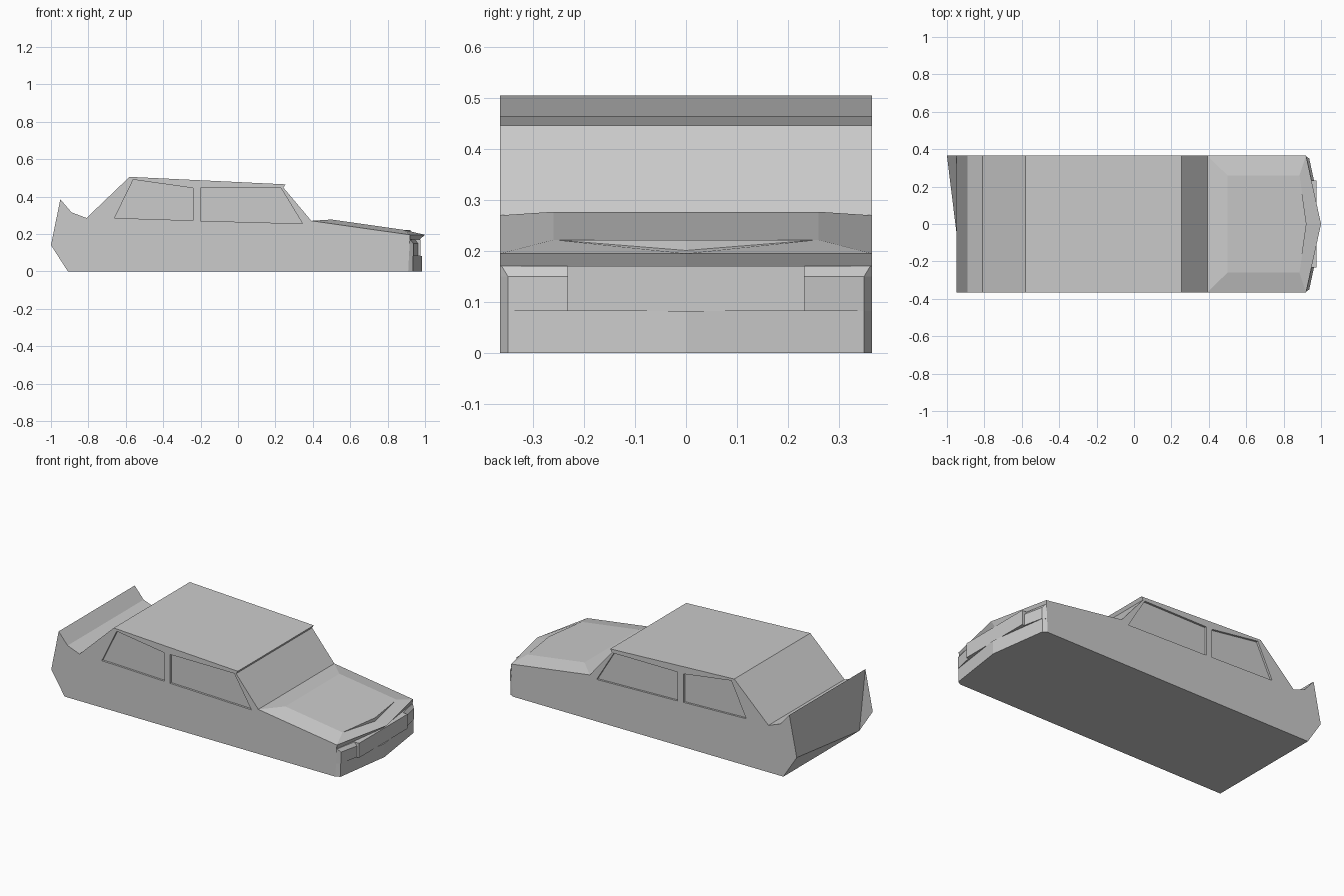
import bpy, bmesh

if "Cube" in bpy.data.objects:
    bpy.data.objects.remove(bpy.data.objects["Cube"])

W = 0.365     # half width
PANE = 0.012  # window recess depth


def finish(bm, name):
    bmesh.ops.recalc_face_normals(bm, faces=bm.faces[:])
    mesh = bpy.data.meshes.new(name)
    bm.to_mesh(mesh)
    bm.free()
    obj = bpy.data.objects.new(name, mesh)
    bpy.context.collection.objects.link(obj)
    return obj


def loft(name, *rings):
    """Closed solid through rings that share the same point count."""
    bm = bmesh.new()
    vs = [[bm.verts.new(p) for p in ring] for ring in rings]
    n = len(vs[0])
    for a, b in zip(vs, vs[1:]):
        for i in range(n):
            j = (i + 1) % n
            bm.faces.new((a[i], a[j], b[j], b[i]))
    bm.faces.new(vs[0][::-1])
    bm.faces.new(vs[-1])
    return finish(bm, name)


# Side outline, from the bottom rear corner over the roof to the bottom front
outline = [(-.91, 0), (-1, .14), (-.95, .385), (-.89, .315), (-.81, .285),
           (-.58, .505), (.254, .465), (.243, .447), (.392, .27),
           (.92, .195), (.91, 0)]
windows = [[(-.56, .49), (-.24, .445), (-.24, .272), (-.66, .285)],
           [(-.2, .445), (.23, .445), (.345, .255), (-.2, .27)]]

bm = bmesh.new()
sides = {}
for s in (-1, 1):
    # Side wall with window openings
    sides[s] = [bm.verts.new((x, s * W, z)) for x, z in outline]
    holes = [[bm.verts.new((x, s * W, z)) for x, z in w] for w in windows]
    edges = [bm.edges.new((lp[i - 1], lp[i]))
             for lp in [sides[s]] + holes for i in range(len(lp))]
    bmesh.ops.triangle_fill(bm, edges=edges, use_beauty=True, normal=(0, s, 0))
    # Recessed window panes
    for h in holes:
        inner = [bm.verts.new((v.co.x, s * (W - PANE), v.co.z)) for v in h]
        for i in range(4):
            bm.faces.new((h[i - 1], h[i], inner[i], inner[i - 1]))
        bm.faces.new(inner)

# Spoiler, rear window, roof and windscreen strips
R, L = sides[-1], sides[1]
for i in range(2, 8):
    bm.faces.new((R[i], R[i + 1], L[i + 1], L[i]))
# Twisted tail panel and floor
bm.faces.new((L[2], L[1], R[0]))
bm.faces.new((L[1], L[0], R[0]))
bm.faces.new((L[2], R[0], R[2]))
bm.faces.new((R[0], L[0], L[10], R[10]))

# Bonnet with raised centre panel, notch and pointed lip
mid_top, mid_low, tip, under = [bm.verts.new(p) for p in (
    (.922, 0, .222), (.922, 0, .201), (1, 0, .195), (.97, 0, .17))]
back, front = {}, {}
for s in (-1, 1):
    A, F = sides[s][8], sides[s][9]
    B = back[s] = bm.verts.new((.5, s * .26, .277))
    C = front[s] = bm.verts.new((.885, s * .26, .222))
    low = bm.verts.new((.919, s * W, .17))
    bm.faces.new((A, B, C, F))
    bm.faces.new((C, mid_top, mid_low))
    bm.faces.new((C, mid_low, tip, F))
    bm.faces.new((F, tip, under, low))
bm.faces.new((R[8], L[8], back[1], back[-1]))
bm.faces.new((back[-1], back[1], front[1], mid_top, front[-1]))
finish(bm, "car_body")

# Pointed front bumper
plan = [(.91, -W), (.935, -.35), (.985, 0), (.935, .35), (.91, W)]
loft("front_bumper", *[[(x, y, z) for x, y in plan] for z in (0, .082)])

# Flat grille block between the headlights
loft("grille", *[[(.9, -.233, z), (.977, -.233, z), (.977, .233, z), (.9, .233, z)]
                 for z in (.082, .17)])

# Headlights with sloped upper edge
for s, label in ((-1, "right"), (1, "left")):
    def ring(z, outer, corner, inner):
        return [(.9, s * W, z), (outer, s * W, z), (corner[0], s * corner[1], z),
                (inner, s * .233, z), (.9, s * .233, z)]
    loft("headlight_" + label,
         ring(.082, .912, (.937, .35), .962),
         ring(.15, .917, (.937, .35), .962),
         ring(.17, .919, (.921, .362), .946))
